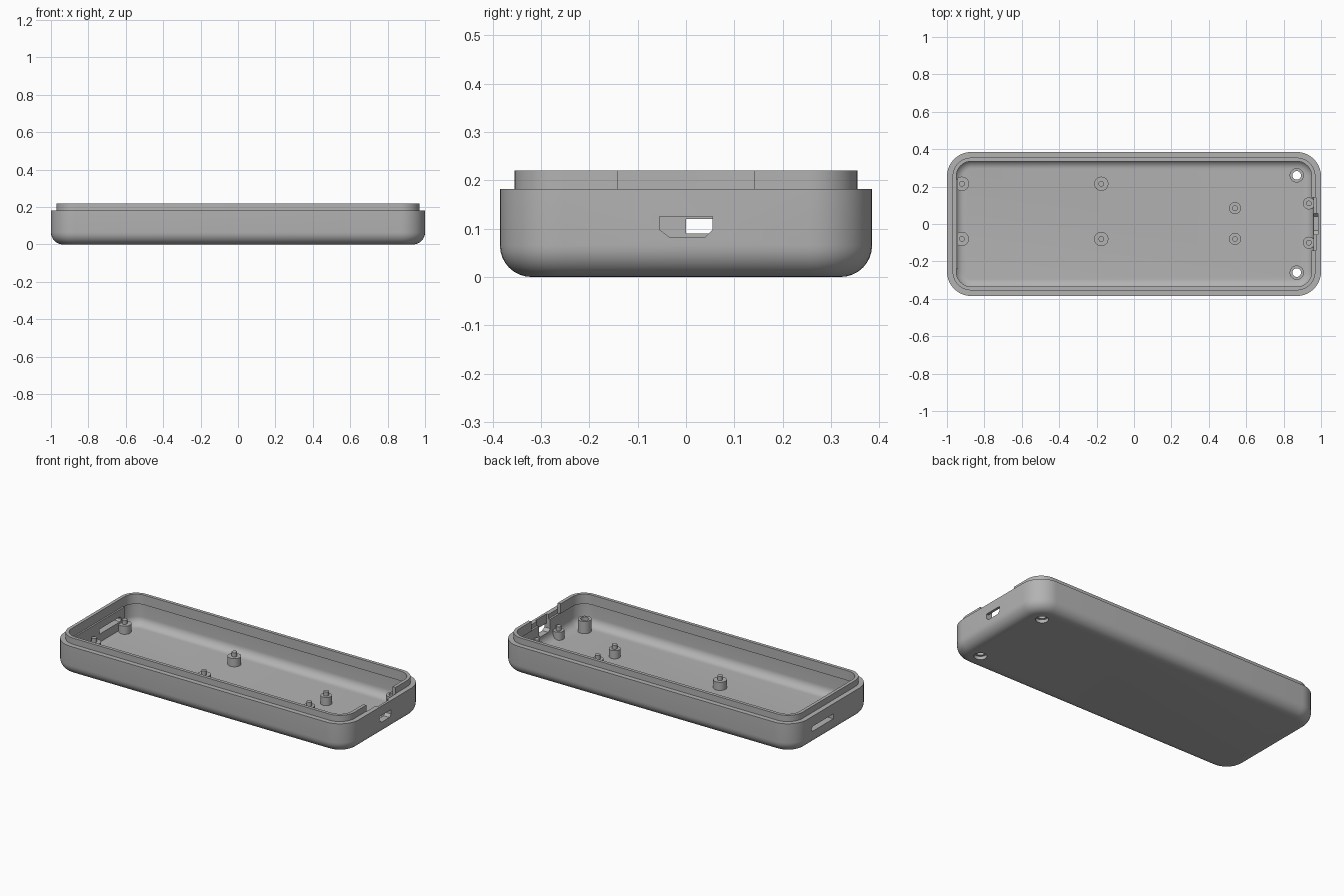
import bpy, bmesh, math

if "Cube" in bpy.data.objects:
    bpy.data.objects.remove(bpy.data.objects["Cube"])

mat = bpy.data.materials.new("plain grey")
mat.diffuse_color = (0.45, 0.45, 0.45, 1)
mat.use_nodes = True
mat.node_tree.nodes["Principled BSDF"].inputs["Base Color"].default_value = mat.diffuse_color


def finish(name, bm):
    bmesh.ops.recalc_face_normals(bm, faces=bm.faces)
    me = bpy.data.meshes.new(name)
    bm.to_mesh(me)
    bm.free()
    me.materials.append(mat)
    ob = bpy.data.objects.new(name, me)
    bpy.context.collection.objects.link(ob)
    return ob


def rounded_rect(inset, n=10):
    hx, hy, r = 1 - inset, 0.385 - inset, max(0.13 - inset, 0.02)
    pts = []
    for k, (sx, sy) in enumerate([(1, 1), (-1, 1), (-1, -1), (1, -1)]):
        for i in range(n + 1):
            a = math.pi / 2 * (k + i / n)
            pts.append((sx * (hx - r) + r * math.cos(a), sy * (hy - r) + r * math.sin(a)))
    return pts


def loft(name, rings, caps=True):
    """Skin a list of equal point rings; without caps the skin closes on itself."""
    bm = bmesh.new()
    loops = [[bm.verts.new(p) for p in ring] for ring in rings]
    n = len(loops[0])
    pairs = list(zip(loops, loops[1:]))
    if not caps:
        pairs.append((loops[-1], loops[0]))
    for a, b in pairs:
        for i in range(n):
            j = (i + 1) % n
            bm.faces.new((a[i], a[j], b[j], b[i]))
    if caps:
        bm.faces.new(loops[0])
        bm.faces.new(loops[-1])
    return finish(name, bm)


def lathe(name, x, y, profile, caps=True, n=32):
    rings = [[(x + r * math.cos(2 * math.pi * i / n), y + r * math.sin(2 * math.pi * i / n), z)
              for i in range(n)] for r, z in profile]
    return loft(name, rings, caps)


def prism_x(name, x0, x1, yz):
    return loft(name, [[(x, y, z) for y, z in yz] for x in (x0, x1)])


def box(name, x0, x1, y0, y1, z0, z1):
    return prism_x(name, x0, x1, [(y0, z0), (y1, z0), (y1, z1), (y0, z1)])


def cut(ob, cutter):
    cutter.hide_render = True
    bpy.context.view_layer.objects.active = ob
    mod = ob.modifiers.new("cut", 'BOOLEAN')
    mod.operation = 'DIFFERENCE'
    mod.solver = 'EXACT'
    mod.object = cutter
    bpy.ops.object.modifier_apply(modifier=mod.name)


# Tray: outer fillet, wall, stepped lip, inner wall and floor as (inset, height)
section = []
for i in range(9):
    a = math.pi / 2 * i / 8
    section.append((0.065 - 0.065 * math.sin(a), 0.065 - 0.065 * math.cos(a)))
section += [(0, 0.182), (0.03, 0.182), (0.03, 0.22), (0.05, 0.22), (0.05, 0.16), (0.04, 0.16)]
for i in range(9):
    a = math.pi / 2 * i / 8
    section.append((0.09 - 0.05 * math.cos(a), 0.08 - 0.05 * math.sin(a)))
tray = loft("tray", [[(x, y, z) for x, y in rounded_rect(d)] for d, z in section])

# Thickened inner end wall
end_pad = box("end_pad", -0.97, -0.94, -0.24, 0.24, 0.025, 0.165)

# Openings
port = prism_x("port_cutter", 0.9, 1.1, [(-0.055, 0.125), (-0.055, 0.098), (-0.035, 0.083),
                                        (0.04, 0.083), (0.055, 0.098), (0.055, 0.125)])
channel = box("channel_cutter", 0.955, 0.985, -0.055, 0.055, 0.1, 0.3)
lip_gap = box("lip_gap_cutter", 0.9, 0.972, -0.142, 0.142, 0.155, 0.3)
slot = prism_x("slot_cutter", -1.1, -0.9, [(0, 0.09), (0.2, 0.09), (0.21, 0.1),
                                          (0.21, 0.11), (0.2, 0.12), (0, 0.12)])
cutters = [port, channel, lip_gap, slot]
for s in (-1, 1):
    cutters.append(lathe("screw_cutter", 0.87, s * 0.26,
                         [(0.036, -0.1), (0.036, 0.02), (0.023, 0.02), (0.023, 0.2)]))
for c in cutters:
    cut(tray, c)
cut(end_pad, slot)
for c in cutters:
    bpy.data.objects.remove(c, do_unlink=True)

# Screw bosses
parts = [tray]
for s in (-1, 1):
    parts.append(lathe("screw_boss", 0.87, s * 0.26,
                       [(0.038, 0.025), (0.038, 0.105), (0.023, 0.105), (0.023, 0.025)], False))

# Board posts with locating pins
for x, y, r in [(-0.92, 0.215, 0.038), (-0.92, -0.08, 0.038),
                (-0.175, 0.215, 0.038), (-0.175, -0.08, 0.038),
                (0.54, 0.085, 0.032), (0.54, -0.08, 0.032),
                (0.935, 0.11, 0.032), (0.935, -0.1, 0.032)]:
    parts.append(lathe("board_post", x, y, [(r, 0.025), (r, 0.08), (0.015, 0.08), (0.015, 0.105)]))

bpy.ops.object.select_all(action='DESELECT')
for ob in parts:
    ob.select_set(True)
bpy.context.view_layer.objects.active = tray
bpy.ops.object.shade_smooth_by_angle(angle=math.radians(30))
